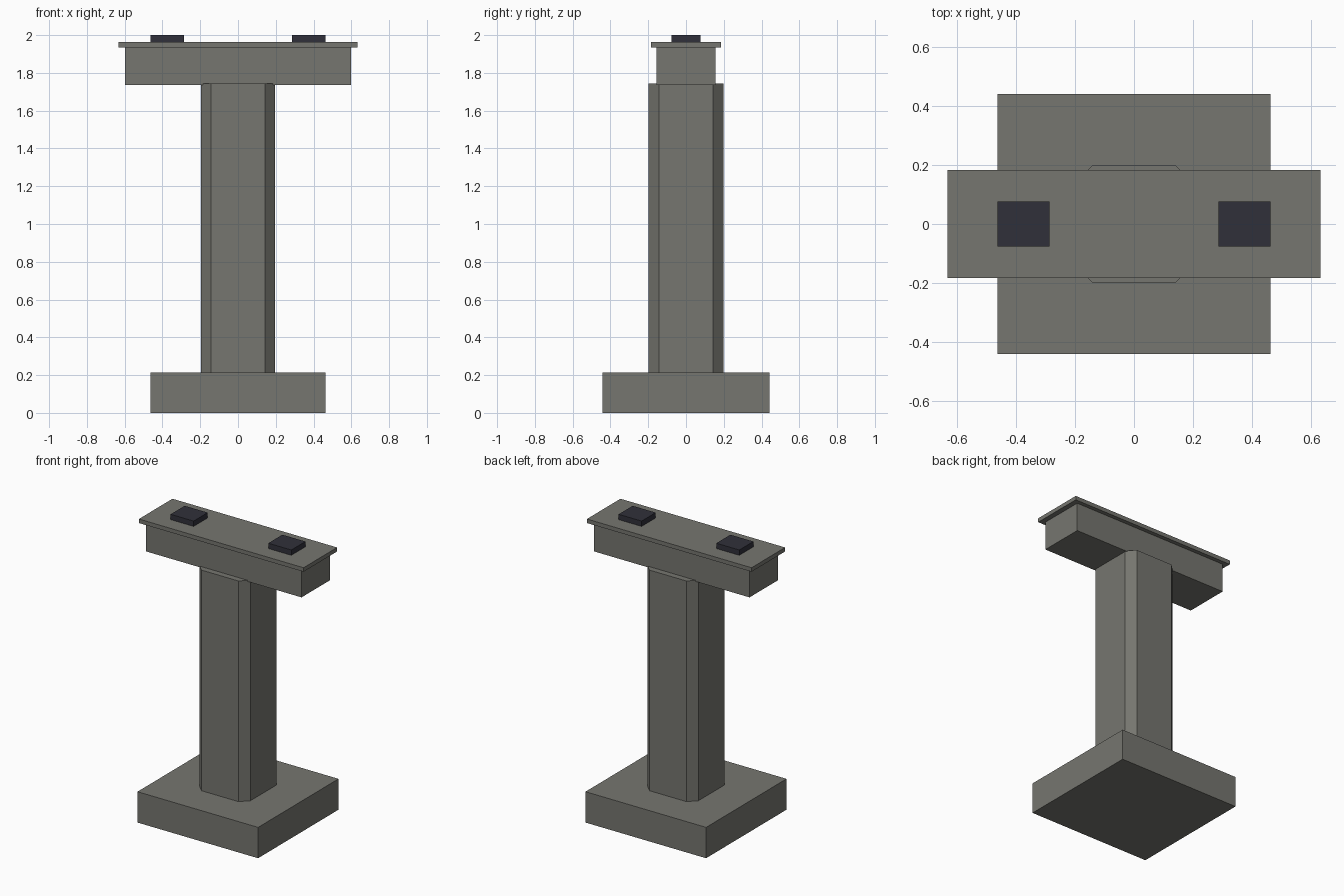
import bpy
import bmesh

default = bpy.data.objects.get("Cube")
if default:
    bpy.data.objects.remove(default, do_unlink=True)


def make_material(name, color):
    mat = bpy.data.materials.new(name)
    mat.use_nodes = True
    mat.diffuse_color = color
    mat.node_tree.nodes["Principled BSDF"].inputs["Base Color"].default_value = color
    return mat


def block(name, mat, half_x, half_y, bottom, top, center_x=0.0, chamfer=0.0):
    """Box between two heights, with optional chamfered upright edges."""
    bm = bmesh.new()
    bmesh.ops.create_cube(bm, size=2)
    for v in bm.verts:
        v.co.x *= half_x
        v.co.y *= half_y
        v.co.z *= (top - bottom) / 2
    if chamfer:
        upright = [e for e in bm.edges
                   if abs(e.verts[0].co.z - e.verts[1].co.z) > 0.01]
        bmesh.ops.bevel(bm, geom=upright, offset=chamfer, offset_type='OFFSET',
                        segments=1, affect='EDGES')
    mesh = bpy.data.meshes.new(name)
    bm.to_mesh(mesh)
    bm.free()
    mesh.materials.append(mat)
    obj = bpy.data.objects.new(name, mesh)
    obj.location = (center_x, 0, (bottom + top) / 2)
    bpy.context.collection.objects.link(obj)
    return obj


concrete = make_material("concrete grey", (0.18, 0.18, 0.16, 1))
rubber = make_material("bearing dark", (0.03, 0.03, 0.042, 1))

# Support: footing and chamfered column
block("footing", concrete, 0.463, 0.441, 0, 0.214)
block("column", concrete, 0.196, 0.198, 0.214, 1.745, chamfer=0.054)

# Crosshead with its overhanging top plate
block("cap_beam", concrete, 0.597, 0.156, 1.737, 1.935)
block("cap_plate", concrete, 0.632, 0.184, 1.935, 1.963)

# Bearing pads
for side, x in (("left", 0.375), ("right", -0.375)):
    block(side + "_bearing_pad", rubber, 0.088, 0.077, 1.963, 2.0, center_x=x)
